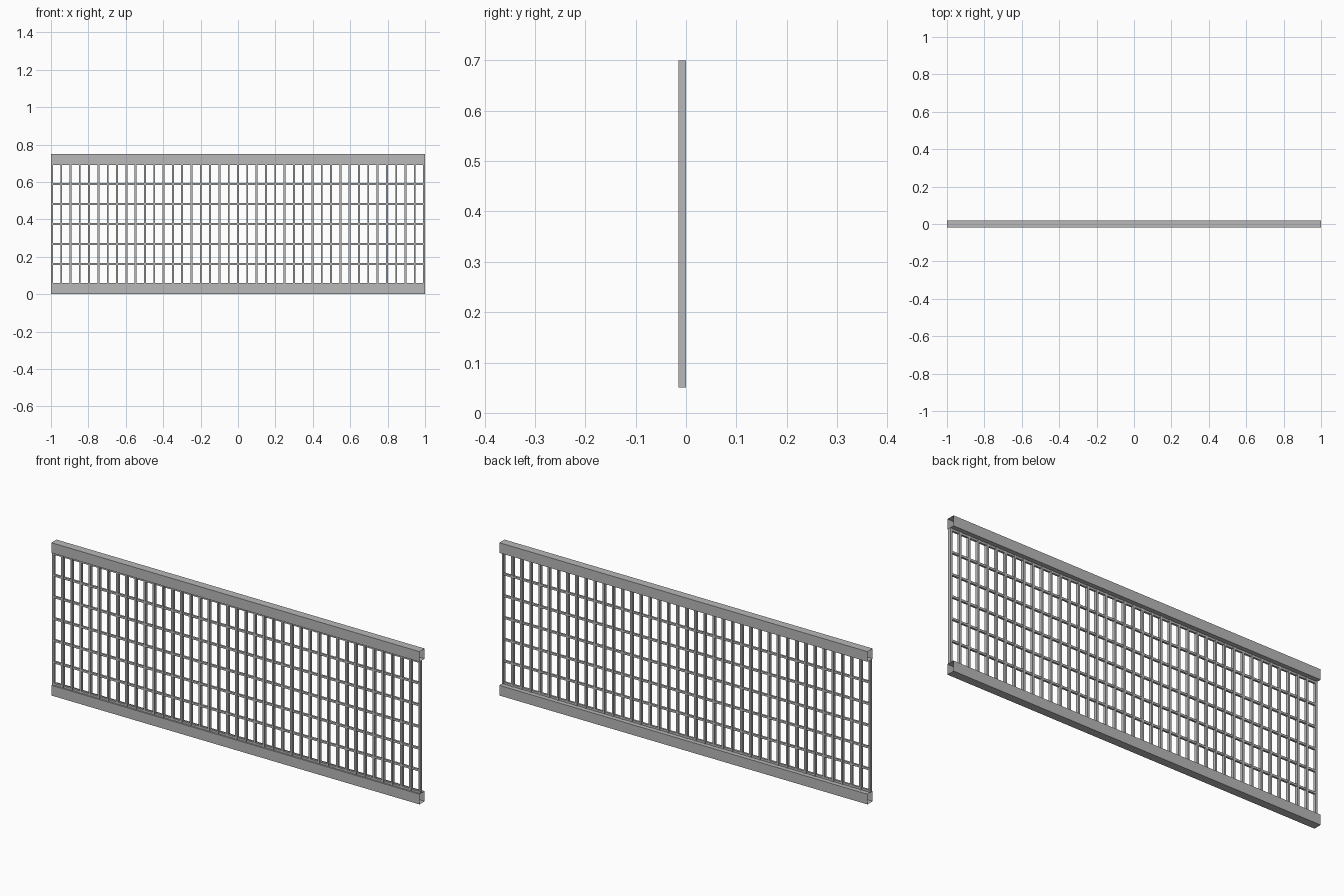
import bpy
import bmesh
from mathutils import Matrix, Vector

cube = bpy.data.objects.get("Cube")
if cube:
    bpy.data.objects.remove(cube, do_unlink=True)

# Single galvanised grey
steel = bpy.data.materials.new("steel_grey")
steel.use_nodes = True
colour = (0.48, 0.48, 0.48, 1)
steel.diffuse_color = colour
steel.node_tree.nodes["Principled BSDF"].inputs["Base Color"].default_value = colour

LENGTH, HEIGHT = 2.0, 0.75
RAIL_H, RAIL_D = 0.05, 0.04
BAR = 0.01
BAR_Y, BAR_D = -0.0075, 0.015
LOW, HIGH = RAIL_H, HEIGHT - RAIL_H


def add_box(bm, centre, size):
    matrix = Matrix.Translation(centre) @ Matrix.Diagonal(Vector(size).to_4d())
    return bmesh.ops.create_cube(bm, size=1, matrix=matrix)["verts"]


def finish(bm, name):
    mesh = bpy.data.meshes.new(name)
    bm.to_mesh(mesh)
    bm.free()
    mesh.materials.append(steel)
    obj = bpy.data.objects.new(name, mesh)
    bpy.context.collection.objects.link(obj)
    return obj


# Thin-walled rails, open at both ends
for name, z in (("bottom_rail", RAIL_H / 2), ("top_rail", HEIGHT - RAIL_H / 2)):
    bm = bmesh.new()
    add_box(bm, (0, 0, z), (LENGTH, RAIL_D, RAIL_H))
    bm.normal_update()
    ends = [f for f in bm.faces if abs(f.normal.x) > 0.5]
    bmesh.ops.delete(bm, geom=ends, context="FACES_ONLY")
    finish(bm, name)

# Upright bars between the rails
COLUMNS = 40
bm = bmesh.new()
for i in range(COLUMNS + 1):
    x = (LENGTH - BAR) * (i / COLUMNS - 0.5)
    add_box(bm, (x, BAR_Y, (LOW + HIGH) / 2), (BAR, BAR_D, HIGH - LOW))
finish(bm, "upright_bars")

# Cross bars, slightly recessed in the uprights
ROWS = 6
bm = bmesh.new()
for i in range(ROWS + 1):
    z = LOW + BAR / 2 + (HIGH - LOW - BAR) * i / ROWS
    add_box(bm, (0, BAR_Y, z), (LENGTH - BAR, BAR, BAR))
finish(bm, "cross_bars")
